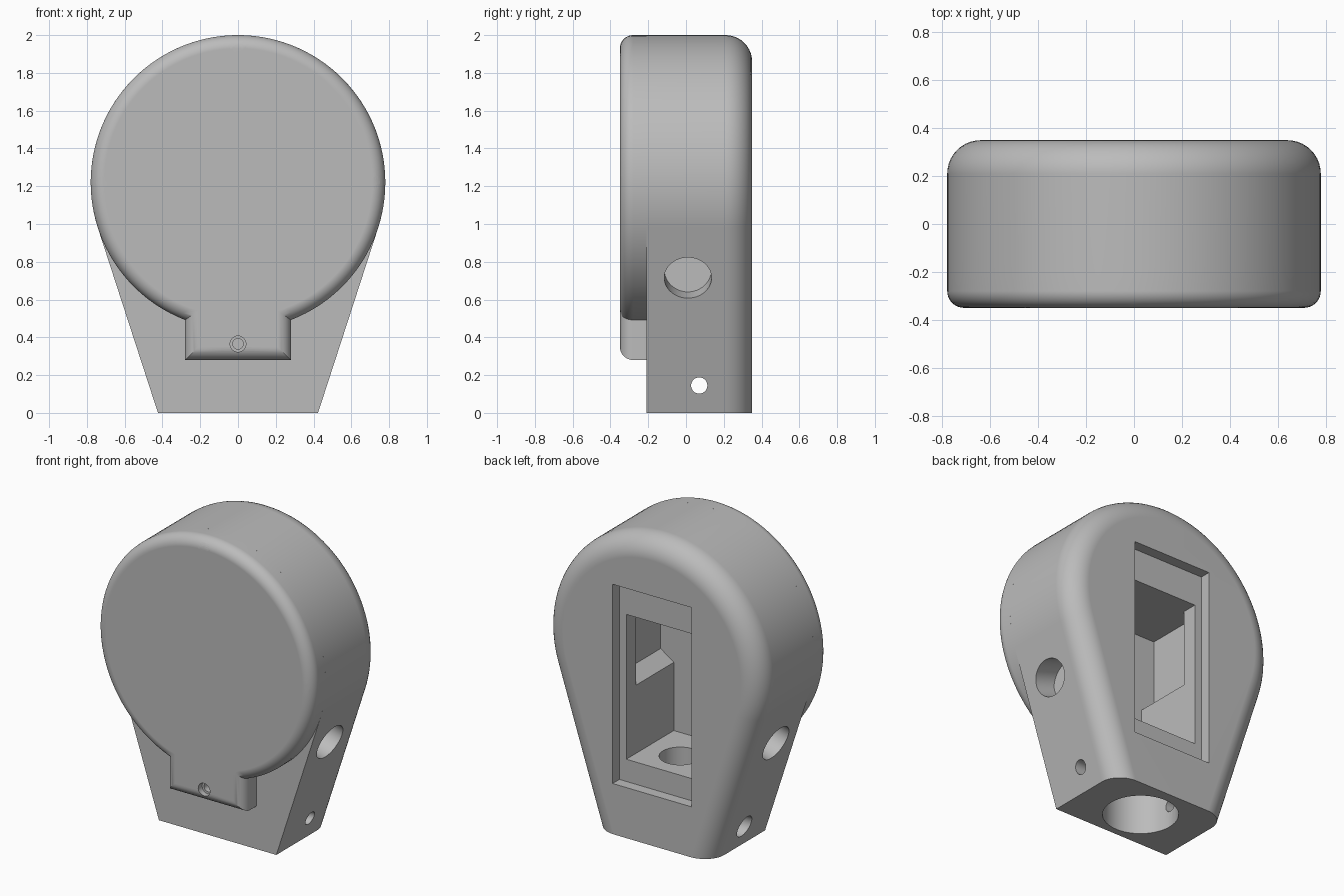
import bpy, bmesh
from math import sin, cos, tan, radians, asin, pi
from mathutils import Vector

cube = bpy.data.objects.get("Cube")
if cube:
    bpy.data.objects.remove(cube)

RADIUS, CENTRE_Z = 0.78, 1.22
SLOPE = radians(18)
BACK, SEAM, FRONT = 0.35, -0.21, -0.35

grey = bpy.data.materials.new("plain grey")
grey.use_nodes = True
colour = (0.5, 0.5, 0.5, 1)
grey.diffuse_color = colour
grey.node_tree.nodes["Principled BSDF"].inputs["Base Color"].default_value = colour


def make_object(name, bm):
    bmesh.ops.recalc_face_normals(bm, faces=bm.faces)
    mesh = bpy.data.meshes.new(name)
    bm.to_mesh(mesh)
    bm.free()
    mesh.materials.append(grey)
    obj = bpy.data.objects.new(name, mesh)
    bpy.context.collection.objects.link(obj)
    return obj


def loft(name, rings):
    """Join (y, [(x, z), ...]) outlines of equal length into a closed solid."""
    bm = bmesh.new()
    loops = [[bm.verts.new((x, y, z)) for x, z in pts] for y, pts in rings]
    for a, b in zip(loops, loops[1:]):
        for i in range(len(a)):
            j = (i + 1) % len(a)
            bm.faces.new((a[i], a[j], b[j], b[i]))
    bm.faces.new(loops[0])
    bm.faces.new(loops[-1])
    return make_object(name, bm)


def box(half_width, z0, z1, y0, y1):
    pts = [(-half_width, z0), (half_width, z0), (half_width, z1), (-half_width, z1)]
    return loft("cutter", [(y0, pts), (y1, pts)])


def rod(start, end, radius, sides=48):
    start, end = Vector(start), Vector(end)
    axis = end - start
    bm = bmesh.new()
    bmesh.ops.create_cone(bm, cap_ends=True, segments=sides, radius1=radius,
                          radius2=radius, depth=axis.length)
    turn = axis.to_track_quat('Z', 'Y').to_matrix().to_4x4()
    turn.translation = (start + end) / 2
    bm.transform(turn)
    return make_object("cutter", bm)


def cut(obj, cutters):
    for c in cutters:
        c.hide_render = True
        mod = obj.modifiers.new("cut", 'BOOLEAN')
        mod.operation, mod.solver, mod.object = 'DIFFERENCE', 'EXACT', c
    bpy.context.view_layer.update()
    graph = bpy.context.evaluated_depsgraph_get()
    mesh = bpy.data.meshes.new_from_object(obj.evaluated_get(graph))
    obj.modifiers.clear()
    obj.data = mesh
    for c in cutters:
        bpy.data.objects.remove(c)


def finish(obj):
    bpy.ops.object.select_all(action='DESELECT')
    obj.select_set(True)
    bpy.context.view_layer.objects.active = obj
    bpy.ops.object.shade_smooth_by_angle(angle=radians(30))
    obj.modifiers.new("even shading", 'WEIGHTED_NORMAL').keep_sharp = True


def arc(radius, a0, a1, steps):
    angles = [a0 + (a1 - a0) * i / steps for i in range(steps + 1)]
    return [(radius * cos(a), CENTRE_Z + radius * sin(a)) for a in angles]


def body_outline(inset):
    r = RADIUS - inset
    foot = (r - CENTRE_Z * sin(SLOPE)) / cos(SLOPE)
    return arc(r, -SLOPE, pi + SLOPE, 72) + [(-foot, 0), (foot, 0)]


def lid_outline(inset):
    r, half = RADIUS - inset, 0.28 - inset
    gap = asin(half / r)
    return (arc(r, gap - pi / 2, 1.5 * pi - gap, 96)
            + [(-half, 0.28 + inset), (half, 0.28 + inset)])


def rounded(name, outline, y_start, y_end, radius, steps=10):
    """Extrude an outline and round its far edge."""
    way = 1 if y_end > y_start else -1
    rings = [(y_start, outline(0))]
    for i in range(steps + 1):
        t = i / steps * pi / 2
        rings.append((y_end - way * radius * (1 - sin(t)), outline(radius * (1 - cos(t)))))
    return loft(name, rings)


def side_port(side):
    """Blind round port that leans with the sloping side."""
    port = rod((0.52, 0.01, 0), (0.8, 0.01, 0), 0.125)
    for v in port.data.vertices:
        v.co.z = 0.715 + v.co.z * 0.95 - tan(SLOPE) * (v.co.x - 0.656)
        v.co.x *= side
    if side < 0:
        port.data.flip_normals()
    return port


# Housing with rounded back edge
housing = rounded("housing", body_outline, SEAM, BACK, 0.14)
wide = [(0.235, 0.92), (0.33, 0.985), (0.33, 1.42), (-0.33, 1.42),
        (-0.33, 0.985), (-0.235, 0.92)]
cutters = [
    box(0.285, 0.33, 1.63, 0.28, 0.5),              # back recess
    box(0.235, 0.475, 1.42, -0.3, 0.4),             # window and inner channel
    loft("cutter", [(-0.3, wide), (0.18, wide)]),   # wider upper cavity
    rod((0, 0.06, -0.1), (0, 0.06, 0.02), 0.24),    # socket rim
    rod((0, 0.06, -0.1), (0, 0.06, 0.3), 0.225),    # pole socket
    rod((0, 0.06, 0.2), (0, 0.06, 0.6), 0.125),     # cable hole in the floor
    rod((-1, 0.07, 0.145), (1, 0.07, 0.145), 0.043),  # cross bolt
]
for side in (-1, 1):
    cutters.append(side_port(side))
    cutters.append(rod((side * 0.38, 0.07, 0.145), (side, 0.07, 0.145), 0.07))
    cutters.append(rod((side * 0.22, 0.2, 1.425), (side * 0.22, 0.4, 1.425), 0.015, 16))
    for z in (0.4, 1.475):
        cutters.append(rod((side * 0.12, 0.12, z), (side * 0.12, 0.4, z), 0.037, 32))
cut(housing, cutters)
finish(housing)

# Front cover with tab, centre hole and countersunk screw holes
cover = rounded("front_cover", lid_outline, SEAM, FRONT, 0.07)
cutters = [rod((0, -0.5, CENTRE_Z), (0, 0, CENTRE_Z), 0.056)]
for x, z in ((0, 1.93), (-0.71, CENTRE_Z), (0.71, CENTRE_Z), (0, 0.365)):
    cutters.append(rod((x, -0.5, z), (x, -0.31, z), 0.042, 32))
    cutters.append(rod((x, -0.5, z), (x, -0.23, z), 0.028, 32))
cut(cover, cutters)
finish(cover)
